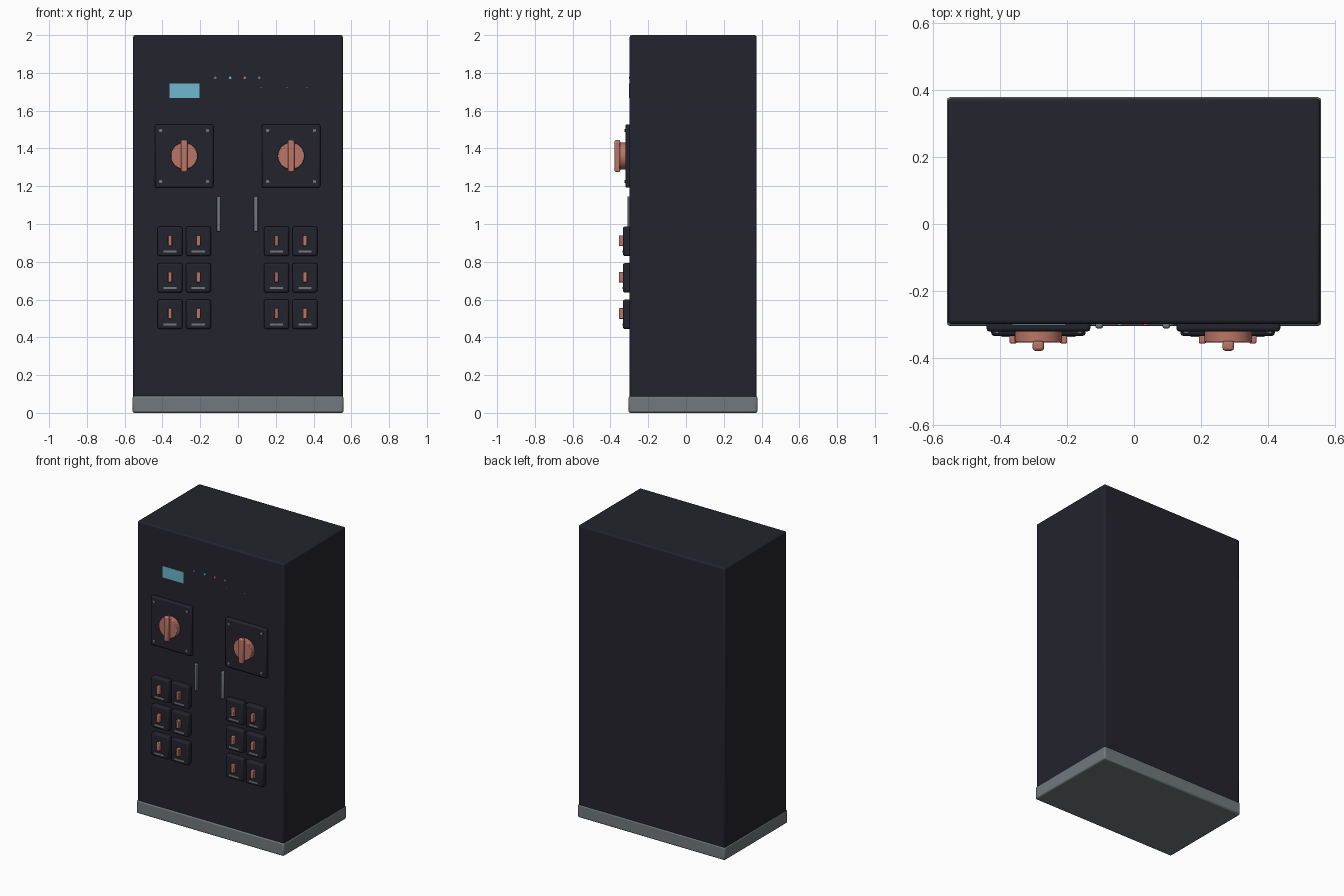
import bpy, math

if "Cube" in bpy.data.objects:
    bpy.data.objects.remove(bpy.data.objects["Cube"])

def mat(name, r, g, b):
    m = bpy.data.materials.new(name)
    m.diffuse_color = (r, g, b, 1)
    m.use_nodes = True
    m.node_tree.nodes["Principled BSDF"].inputs["Base Color"].default_value = m.diffuse_color
    return m

DARK = mat("dark_navy", 0.017, 0.017, 0.026)
GREY = mat("steel_grey", 0.165, 0.19, 0.20)
COPPER = mat("copper", 0.50, 0.18, 0.135)
CYAN = mat("cyan", 0.15, 0.48, 0.62)

def finish(o, name, m, bevel, segs):
    o.name = name
    o.data.materials.append(m)
    if bevel:
        b = o.modifiers.new("bevel", 'BEVEL')
        b.width, b.segments, b.limit_method = bevel, segs, 'ANGLE'
    bpy.ops.object.shade_smooth_by_angle()
    return o

# Box from its x, y and z limits
def box(name, x, y, z, m, bevel=0.0, segs=2):
    bpy.ops.mesh.primitive_cube_add(size=1, location=[(a + b) / 2 for a, b in (x, y, z)])
    o = bpy.context.object
    o.scale = [b - a for a, b in (x, y, z)]
    bpy.ops.object.transform_apply(location=False, rotation=False, scale=True)
    return finish(o, name, m, bevel, segs)

# Disc facing the front
def disc(name, x, z, r, y0, y1, m, sides=32, bevel=0.0):
    bpy.ops.mesh.primitive_cylinder_add(vertices=sides, radius=r, depth=y1 - y0,
        location=(x, (y0 + y1) / 2, z), rotation=(math.pi / 2, 0, 0))
    return finish(bpy.context.object, name, m, bevel, 2)

FRONT = -0.298

# Cabinet and plinth
box("cabinet_body", (-0.555, 0.555), (FRONT, 0.374), (0.03, 2.0), DARK, 0.01)
box("plinth", (-0.558, 0.558), (-0.304, 0.378), (0, 0.09), GREY, 0.01)

# Display, indicator lights and small screws on the header
box("display", (-0.363, -0.204), (-0.301, -0.295), (1.667, 1.745), CYAN)
for x, m in ((-0.12, GREY), (-0.042, CYAN), (0.036, COPPER), (0.113, GREY)):
    disc("indicator_light", x, 1.774, 0.007, -0.303, -0.29, m, 12)
for x in (0.122, 0.26, 0.366):
    disc("header_screw", x, 1.722, 0.003, -0.300, -0.29, GREY, 8)

for side in (-1, 1):
    # Main rotary switch with plate, screws, dial and grip
    cx, cz = side * 0.283 - 0.002, 1.36
    box("switch_plate", (cx - 0.155, cx + 0.155), (-0.321, -0.29), (cz - 0.168, cz + 0.168), DARK, 0.01)
    for sx in (-1, 1):
        for sz in (-1, 1):
            disc("plate_screw", cx + sx * 0.124, cz + sz * 0.135, 0.009, -0.326, -0.315, GREY, 12)
    disc("switch_dial", cx, cz, 0.071, -0.353, -0.315, COPPER, 32, 0.004)
    box("switch_grip", (cx - 0.017, cx + 0.017), (-0.378, -0.348), (cz - 0.085, cz + 0.085), COPPER, 0.008)

    # Door handle
    hx = side * 0.1 - 0.004
    box("door_handle", (hx - 0.011, hx + 0.011), (-0.311, -0.29), (0.96, 1.146), GREY, 0.005)

    # Breakers with toggle and label strip
    for dx in (-0.075, 0.075):
        for z in (0.908, 0.715, 0.522):
            x = side * 0.282 - 0.003 + dx
            box("breaker_base", (x - 0.066, x + 0.066), (-0.334, -0.29), (z - 0.078, z + 0.078), DARK, 0.01)
            box("breaker_toggle", (x - 0.011, x + 0.011), (-0.356, -0.325), (z - 0.024, z + 0.032), COPPER, 0.004)
            box("breaker_label", (x - 0.035, x + 0.035), (-0.337, -0.33), (z - 0.06, z - 0.048), GREY)
